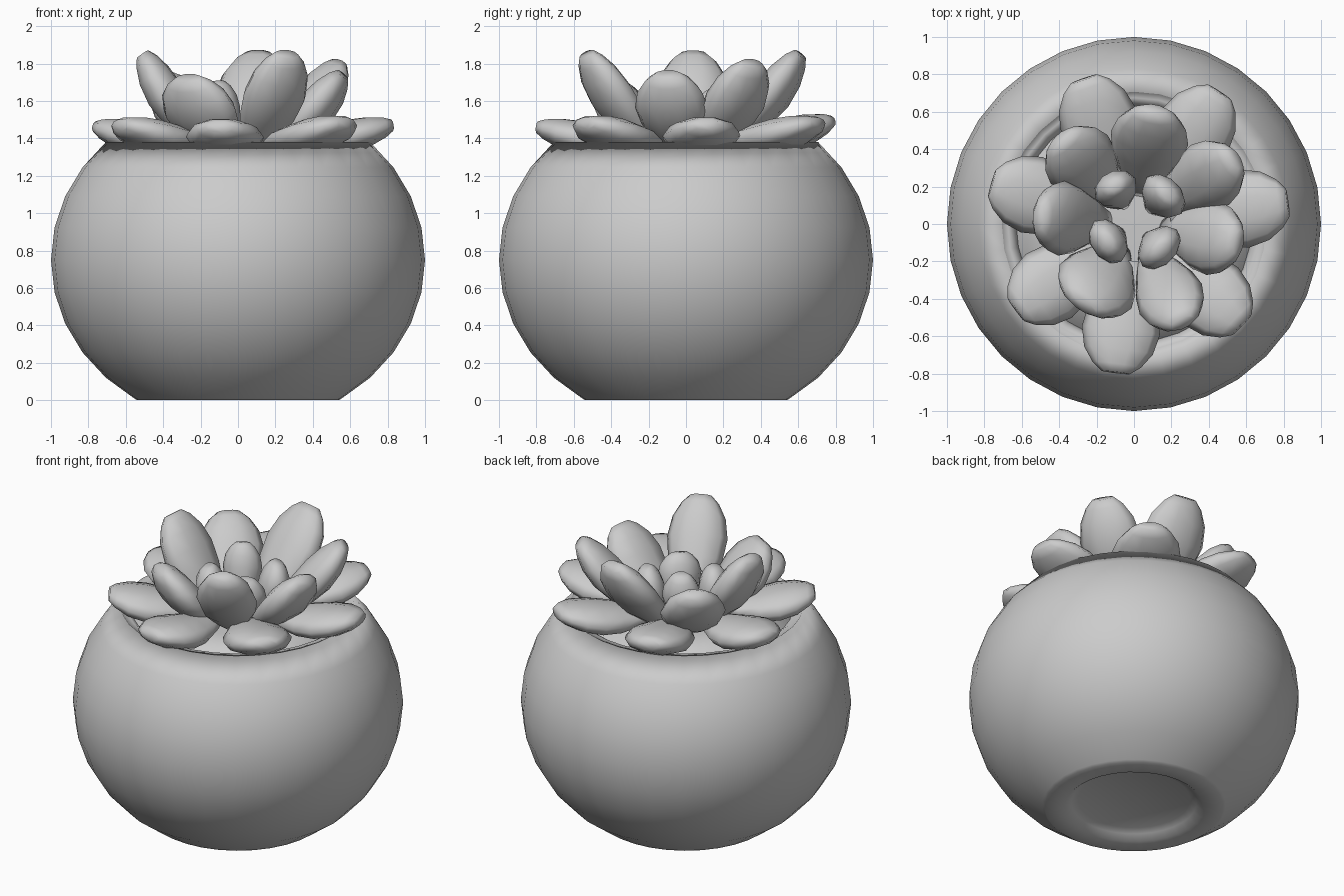
import bpy, bmesh, math
from mathutils import Vector

if "Cube" in bpy.data.objects:
    bpy.data.objects.remove(bpy.data.objects["Cube"])


def make_object(name, rings, caps=True):
    """Skin a list of vertex rings into a smooth object."""
    bm = bmesh.new()
    loops = [[bm.verts.new(p) for p in ring] for ring in rings]
    n = len(loops[0])
    for a, b in zip(loops, loops[1:]):
        for i in range(n):
            j = (i + 1) % n
            bm.faces.new((a[i], a[j], b[j], b[i]))
    if caps:
        bm.faces.new(loops[0])
        bm.faces.new(loops[-1])
    bmesh.ops.recalc_face_normals(bm, faces=bm.faces)
    for f in bm.faces:
        f.smooth = True
    mesh = bpy.data.meshes.new(name)
    bm.to_mesh(mesh)
    bm.free()
    obj = bpy.data.objects.new(name, mesh)
    bpy.context.collection.objects.link(obj)
    return obj


def lathe(name, profile, sides=32):
    ang = [2 * math.pi * i / sides for i in range(sides)]
    return make_object(name, [[(r * math.cos(a), r * math.sin(a), z) for a in ang]
                              for r, z in profile])


# Leaf profile: position along the axis, relative girth
LEAF = [(0, .3), (.2, .62), (.42, .9), (.62, 1), (.8, .88), (.93, .62), (1, .36)]


def leaf(name, base, tip, width, thick, sides=10):
    base, tip = Vector(base), Vector(tip)
    axis = tip - base
    side = axis.cross(Vector((0, 0, 1))).normalized()
    normal = side.cross(axis).normalized()
    rings = []
    for t, g in LEAF:
        c = base + axis * t - normal * 0.025 * math.sin(math.pi * t)
        rings.append([c + side * (width / 2 * g * math.cos(2 * math.pi * i / sides))
                      + normal * (thick / 2 * g * math.sin(2 * math.pi * i / sides))
                      for i in range(sides)])
    return make_object(name, rings)


# Pot: squashed sphere, open at the top, recessed foot
pot = [(.01, .05), (.34, .05), (.38, .03), (.42, .0), (.54, .0)]
for k in range(-5, 5):
    a = math.radians(11.25 * k)
    pot.append((math.cos(a), .75 + .89 * math.sin(a)))
pot += [(.707, 1.375), (.675, 1.38), (.645, 1.36), (.63, 1.31), (.62, 1.22)]
lathe("pot", pot)

# Soil
lathe("soil", [(.63, 1.27), (.63, 1.31), (.3, 1.33), (.01, 1.34)])

# Outer ring of low leaves: angle, tip radius, tip height
outer = [(109, .82, 1.49), (57, .84, 1.48), (8, .83, 1.47), (-43, .79, 1.48),
         (-97, .80, 1.46), (216, .78, 1.47), (164, .79, 1.46)]
for i, (deg, r, z) in enumerate(outer):
    a = math.radians(deg)
    c, s = math.cos(a), math.sin(a)
    leaf(f"outer_leaf_{i + 1}", (.2 * c, .2 * s, 1.38), (r * c, r * s, z), .42, .18)

# Middle ring of tall leaves: tip position, width
middle = [(-.51, .04, 1.85, .40), (-.27, -.44, 1.72, .45), (.26, -.53, 1.85, .37),
          (.56, -.10, 1.74, .40), (.54, .35, 1.80, .38), (.11, .61, 1.85, .42),
          (-.39, .46, 1.73, .40)]
for i, (x, y, z, w) in enumerate(middle):
    leaf(f"middle_leaf_{i + 1}", (x * .28, y * .28, 1.32), (x, y, z), w, .21)

# Small heart leaves: tip position, width
inner = [(-.11, .21, 1.70, .24), (.18, .17, 1.66, .27),
         (.15, -.14, 1.65, .27), (-.15, -.10, 1.65, .26)]
for i, (x, y, z, w) in enumerate(inner):
    leaf(f"inner_leaf_{i + 1}", (x * .5, y * .5, 1.33), (x, y, z), w, .19)
